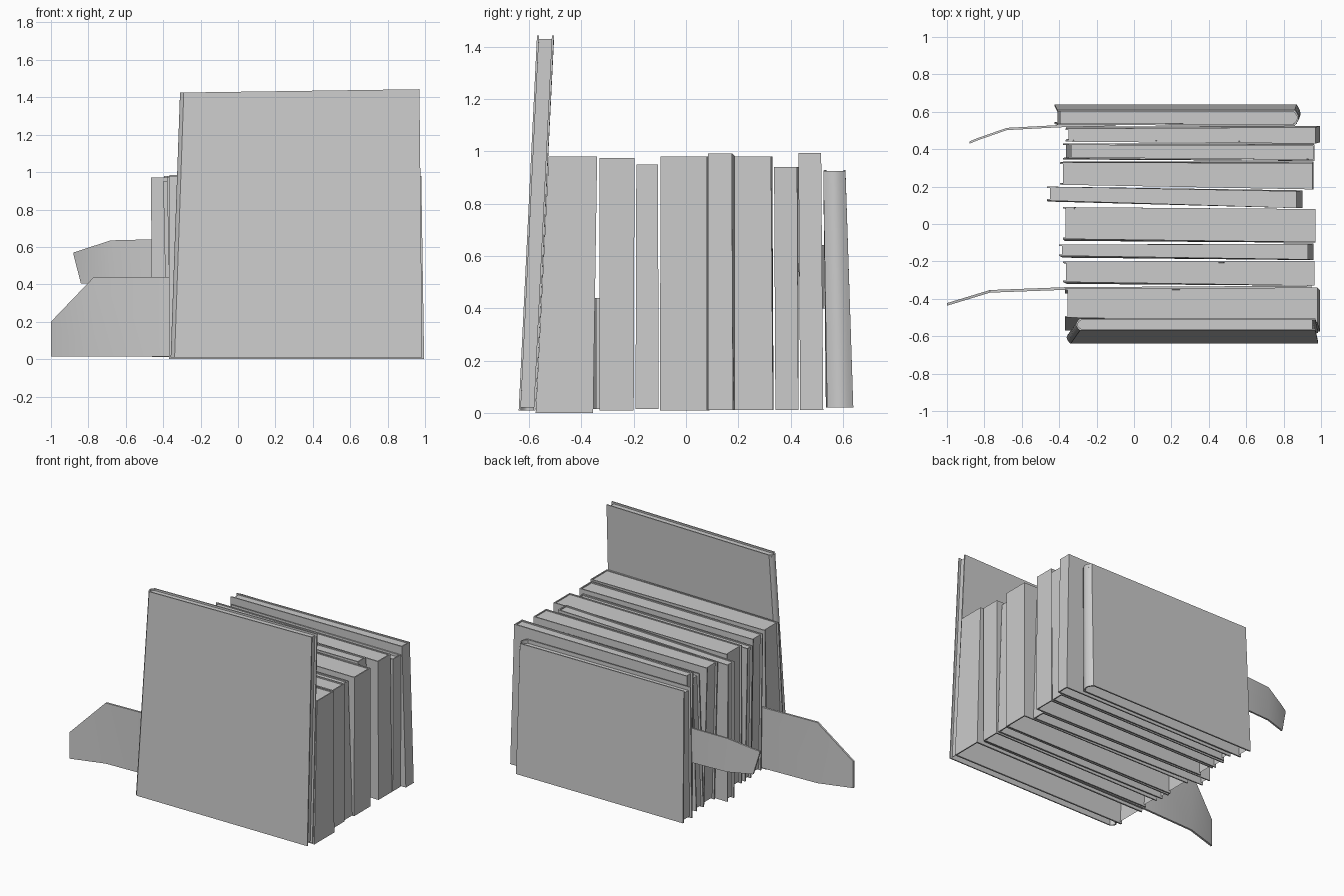
import bpy, bmesh, math

if "Cube" in bpy.data.objects:
    bpy.data.objects.remove(bpy.data.objects["Cube"])


def make_object(name, verts, faces):
    mesh = bpy.data.meshes.new(name)
    mesh.from_pydata(verts, [], faces)
    bm = bmesh.new()
    bm.from_mesh(mesh)
    bmesh.ops.recalc_face_normals(bm, faces=bm.faces)
    bm.to_mesh(mesh)
    bm.free()
    obj = bpy.data.objects.new(name, mesh)
    bpy.context.collection.objects.link(obj)
    bpy.context.view_layer.objects.active = obj
    bpy.ops.object.select_all(action='DESELECT')
    obj.select_set(True)
    bpy.ops.object.shade_smooth_by_angle(angle=math.radians(35))
    return obj


def book(name, bottom, top, z0, heights, flip=False, round_spine=0.0, recess=0.012):
    """bottom/top: (x_left, x_right, y front/back at left, y front/back at right)."""
    width = top[1] - top[0]

    def place(u, v, w, dz=0.0):
        # u runs from spine to page edge, v from front to back, w from foot to top
        if not flip:
            u = 1 - u
        b, t = [(q[0] + (q[1] - q[0]) * u,
                 (q[2] + (q[3] - q[2]) * v) * (1 - u) + (q[4] + (q[5] - q[4]) * v) * u)
                for q in (bottom, top)]
        h = heights[0] + (heights[1] - heights[0]) * u
        w += dz / (h - z0)
        return (b[0] + (t[0] - b[0]) * w, b[1] + (t[1] - b[1]) * w, z0 + (h - z0) * w)

    # cover: U-shaped outline, thin boards joined by a spine
    n = 8 if round_spine else 1
    tu, tv = 0.008 / width, 0.008 / (top[3] - top[2])
    arc = [(round_spine * (1 - math.sin(math.pi * i / n)) / width, i / n) for i in range(n + 1)]
    outer = [(1, 0)] + arc + [(1, 1)]
    inner = [(1, tv)] + [(u + tu, tv + v * (1 - 2 * tv)) for u, v in arc] + [(1, 1 - tv)]
    k = len(outer)
    e = 2 * k
    verts = [place(u, v, w) for w in (0, 1) for u, v in outer + inner]
    faces = []
    for i in range(k - 1):
        a, b, c, d = i, i + 1, k + i + 1, k + i
        faces += [(a, b, c, d), (a + e, b + e, c + e, d + e),
                  (a, b, b + e, a + e), (d, c, c + e, d + e)]
    for i in (0, k - 1):
        faces.append((i, k + i, 3 * k + i, 2 * k + i))
    make_object(name + "_cover", verts, faces)

    # pages: top face and fore edge only, the underside is open
    u0, u1 = tu, 1 - 0.015 / width
    pages = [place(u, v, 1, -recess) for u, v in ((u0, tv), (u1, tv), (u1, 1 - tv), (u0, 1 - tv))]
    pages += [place(u1, tv, 0, 0.01), place(u1, 1 - tv, 0, 0.01)]
    make_object(name + "_pages", pages, [(0, 1, 2, 3), (1, 4, 5, 2)])


# tall leaning book in front, spine to the left
book("tall_book", (-0.36, 0.985, -0.64, -0.575, -0.64, -0.575),
     (-0.31, 0.97, -0.57, -0.505, -0.57, -0.505), 0.01, (1.425, 1.443), True, 0.02)

# the row of books
book("book_2", (-0.37, 0.995, -0.57, -0.36, -0.575, -0.355),
     (-0.37, 0.98, -0.50, -0.345, -0.525, -0.34), 0.0, (0.98, 0.98), recess=0.006)
book("book_3", (-0.36, 0.965, -0.32, -0.205, -0.33, -0.2),
     (-0.38, 0.965, -0.31, -0.20, -0.33, -0.197), 0.01, (0.975, 0.975), recess=0.008)
book("book_4", (-0.38, 0.96, -0.18, -0.11, -0.193, -0.105),
     (-0.40, 0.93, -0.17, -0.11, -0.19, -0.107), 0.015, (0.95, 0.95), recess=0.008)
book("book_5", (-0.37, 0.97, -0.09, 0.09, -0.10, 0.08),
     (-0.38, 0.97, -0.08, 0.09, -0.097, 0.08), 0.01, (0.98, 0.98), recess=0.006)
book("book_6", (-0.46, 0.90, 0.12, 0.20, 0.085, 0.18),
     (-0.465, 0.87, 0.125, 0.20, 0.085, 0.175), 0.012, (0.97, 0.993), recess=0.008)
book("book_7", (-0.37, 0.96, 0.21, 0.335, 0.185, 0.333),
     (-0.395, 0.955, 0.21, 0.33, 0.185, 0.325), 0.012, (0.98, 0.98), recess=0.006)
book("book_8", (-0.38, 0.96, 0.345, 0.43, 0.342, 0.43),
     (-0.35, 0.965, 0.35, 0.43, 0.337, 0.425), 0.012, (0.94, 0.94), recess=0.018)
book("book_9", (-0.36, 0.995, 0.445, 0.52, 0.437, 0.525),
     (-0.365, 0.97, 0.44, 0.51, 0.43, 0.517), 0.012, (0.985, 0.995), recess=0.008)
book("back_book", (-0.425, 0.89, 0.535, 0.64, 0.54, 0.64),
     (-0.41, 0.88, 0.53, 0.61, 0.525, 0.61), 0.02, (0.93, 0.925), False, 0.02, 0.025)


def sheet(name, stations, thickness):
    """Bent sheet; stations are (x, y, z_low, z_high)."""
    verts = [(x, y + s * thickness / 2, z) for x, y, lo, hi in stations
             for s, z in ((-1, lo), (1, lo), (1, hi), (-1, hi))]
    n = len(stations)
    faces = [(0, 1, 2, 3), tuple(range(4 * n - 4, 4 * n))]
    for i in range(n - 1):
        for j in range(4):
            a, b = 4 * i + j, 4 * i + (j + 1) % 4
            faces.append((a, b, b + 4, a + 4))
    make_object(name, verts, faces)


# loose sheets sticking out to the left between books
sheet("lower_sheet", [(-1.0, -0.43, 0.015, 0.20), (-0.77, -0.36, 0.015, 0.44),
                      (-0.37, -0.345, 0.015, 0.44), (0.95, -0.337, 0.015, 0.44)], 0.014)
sheet("upper_sheet", [(-0.88, 0.435, 0.56, 0.57), (-0.84, 0.452, 0.405, 0.583),
                      (-0.68, 0.508, 0.40, 0.635), (-0.40, 0.523, 0.40, 0.642),
                      (-0.1, 0.53, 0.40, 0.642)], 0.012)
